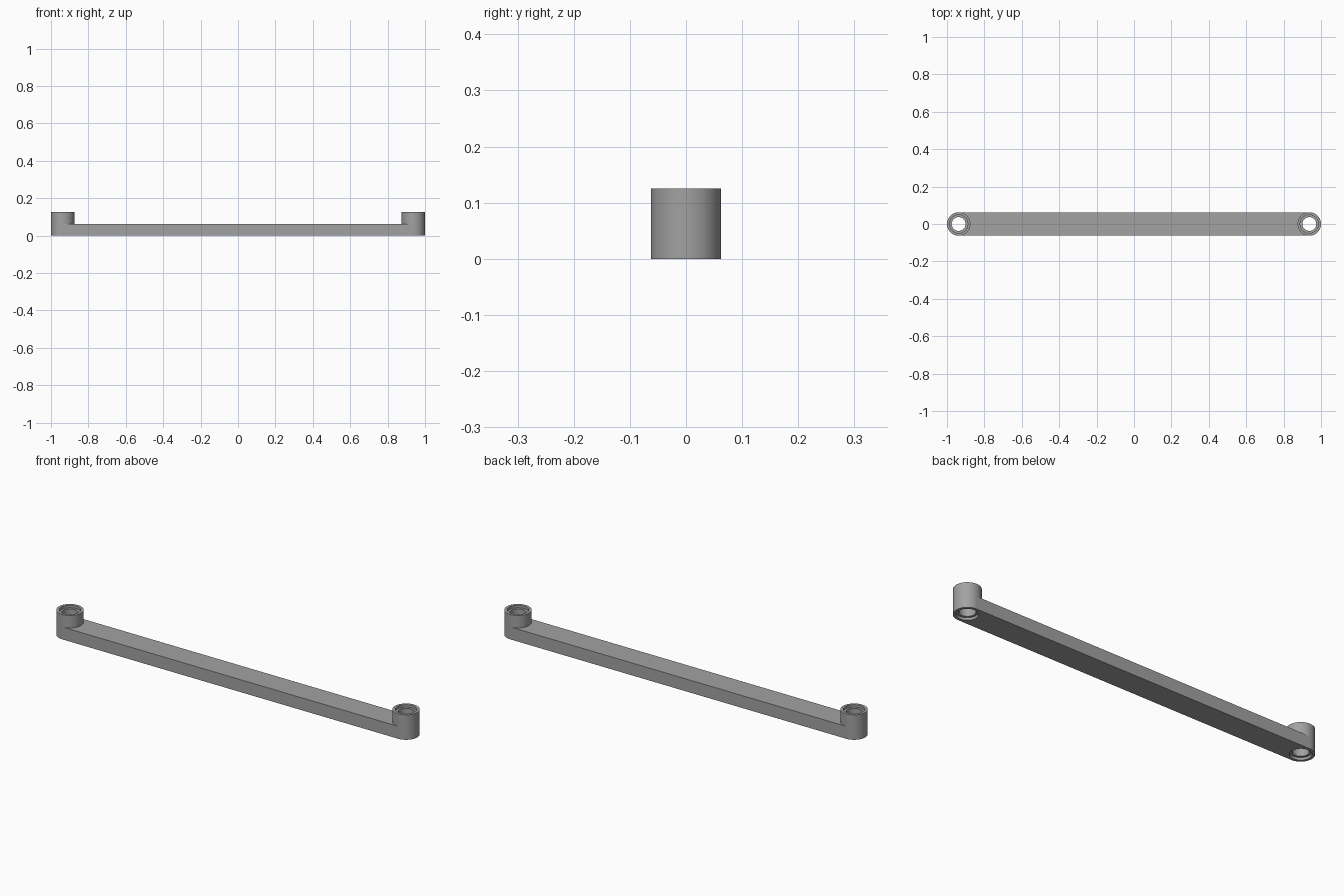
import bpy
import bmesh
from math import cos, sin, pi, radians

cube = bpy.data.objects.get("Cube")
if cube:
    bpy.data.objects.remove(cube, do_unlink=True)

R = 0.0625           # outer radius of the sleeves, half width of the bar
PITCH = 1 - R        # distance of each hole from the middle
HEIGHT = 2 * R
BAR_TOP = R
BORE, RIM = 0.037, 0.049
RECESS = 0.0125      # depth of the wider mouth at each end of a hole
SEGMENTS = 64

grey = bpy.data.materials.new("Light grey plastic")
grey.use_nodes = True
colour = (0.36, 0.36, 0.36, 1)
grey.diffuse_color = colour
grey.node_tree.nodes["Principled BSDF"].inputs["Base Color"].default_value = colour


def finish(bm, name, x=0):
    bmesh.ops.recalc_face_normals(bm, faces=bm.faces)
    mesh = bpy.data.meshes.new(name)
    bm.to_mesh(mesh)
    bm.free()
    mesh.materials.append(grey)
    obj = bpy.data.objects.new(name, mesh)
    obj.location.x = x
    bpy.context.collection.objects.link(obj)
    bpy.ops.object.select_all(action="DESELECT")
    obj.select_set(True)
    bpy.context.view_layer.objects.active = obj
    bpy.ops.object.shade_smooth_by_angle(angle=radians(30))


def sleeve(name, x):
    """Turned ring with a through hole, recessed at both mouths."""
    profile = [(R, 0), (R, HEIGHT), (RIM, HEIGHT), (RIM, HEIGHT - RECESS),
               (BORE, HEIGHT - RECESS), (BORE, RECESS), (RIM, RECESS), (RIM, 0)]
    bm = bmesh.new()
    rings = []
    for i in range(SEGMENTS):
        a = 2 * pi * i / SEGMENTS
        rings.append([bm.verts.new((r * cos(a), r * sin(a), z)) for r, z in profile])
    for i, ring in enumerate(rings):
        after = rings[(i + 1) % SEGMENTS]
        for j in range(len(profile)):
            k = (j + 1) % len(profile)
            bm.faces.new((ring[j], after[j], after[k], ring[k]))
    finish(bm, name, x)


def bar():
    """Flat bar whose hollow ends fit around the sleeves."""
    half = SEGMENTS // 2
    angles = [pi / 2 - pi * i / half for i in range(half + 1)]
    left_end = [(-PITCH + R * cos(a), R * sin(a)) for a in angles]
    outline = left_end + [(-x, -y) for x, y in left_end]
    bm = bmesh.new()
    low, high = ([bm.verts.new((x, y, z)) for x, y in outline] for z in (0, BAR_TOP))
    bm.faces.new(low)
    bm.faces.new(high)
    for i in range(len(outline)):
        k = (i + 1) % len(outline)
        bm.faces.new((low[i], low[k], high[k], high[i]))
    finish(bm, "connecting_bar")


bar()
for side, sign in (("left", 1), ("right", -1)):
    sleeve(side + "_sleeve", sign * PITCH)
